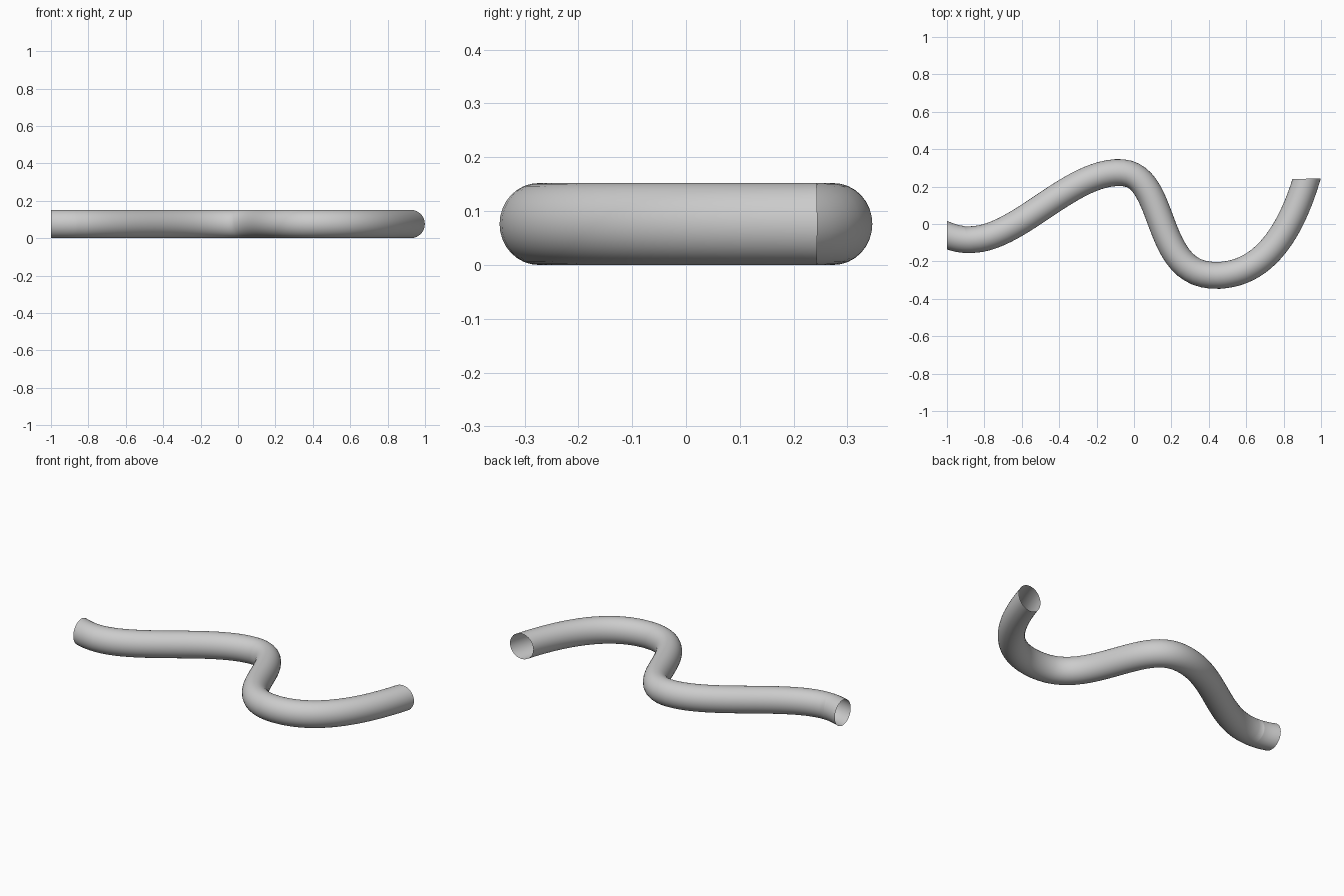
import bpy, bmesh, math
from mathutils import Vector, Matrix
from mathutils.geometry import interpolate_bezier

old = bpy.data.objects.get("Cube")
if old:
    bpy.data.objects.remove(old)

RADIUS, SIDES, STEPS = 0.076, 32, 24
SKEW = Matrix.Rotation(math.radians(19), 3, 'Z')   # rings lean off the path

# Winding centre line: (handle in, knot, handle out)
KNOTS = [
    ((-1, -0.06), (-1, -0.06), (-0.965, -0.072)),
    ((-0.93, -0.083), (-0.877, -0.083), (-0.62, -0.083)),
    ((-0.35, 0.274), (-0.08, 0.274), (0.19, 0.274)),
    ((0.09, -0.274), (0.437, -0.274), (0.70, -0.274)),
    ((0.84, -0.03), (0.923, 0.242), (0.923, 0.242)),
]


def lift(p):
    return Vector((p[0], p[1], RADIUS))


path = [lift(KNOTS[0][1])]
for a, b in zip(KNOTS, KNOTS[1:]):
    path += interpolate_bezier(lift(a[1]), lift(a[2]), lift(b[0]), lift(b[1]), STEPS)[1:]

# Sweep an open-ended tube along the path
bm = bmesh.new()
rings = []
up = Vector((0, 0, 1))
for i, p in enumerate(path):
    tangent = path[min(i + 1, len(path) - 1)] - path[max(i - 1, 0)]
    side = (SKEW @ tangent.normalized()).cross(up)
    ring = []
    for k in range(SIDES):
        t = math.tau * k / SIDES
        ring.append(bm.verts.new(p + RADIUS * (math.cos(t) * side + math.sin(t) * up)))
    rings.append(ring)
for a, b in zip(rings, rings[1:]):
    for k in range(SIDES):
        n = (k + 1) % SIDES
        bm.faces.new((a[k], a[n], b[n], b[k]))
bmesh.ops.recalc_face_normals(bm, faces=bm.faces)
# Outward check on the topmost face of the first ring
top = max(bm.faces, key=lambda f: f.calc_center_median().z)
if top.normal.z < 0:
    bmesh.ops.reverse_faces(bm, faces=bm.faces)
for f in bm.faces:
    f.smooth = True

mesh = bpy.data.meshes.new("winding_tube")
bm.to_mesh(mesh)
bm.free()
tube = bpy.data.objects.new("winding_tube", mesh)
bpy.context.collection.objects.link(tube)

# Plain grey
grey = bpy.data.materials.new("light_grey")
grey.use_nodes = True
colour = (0.6, 0.6, 0.6, 1)
grey.diffuse_color = colour
grey.node_tree.nodes["Principled BSDF"].inputs["Base Color"].default_value = colour
mesh.materials.append(grey)
